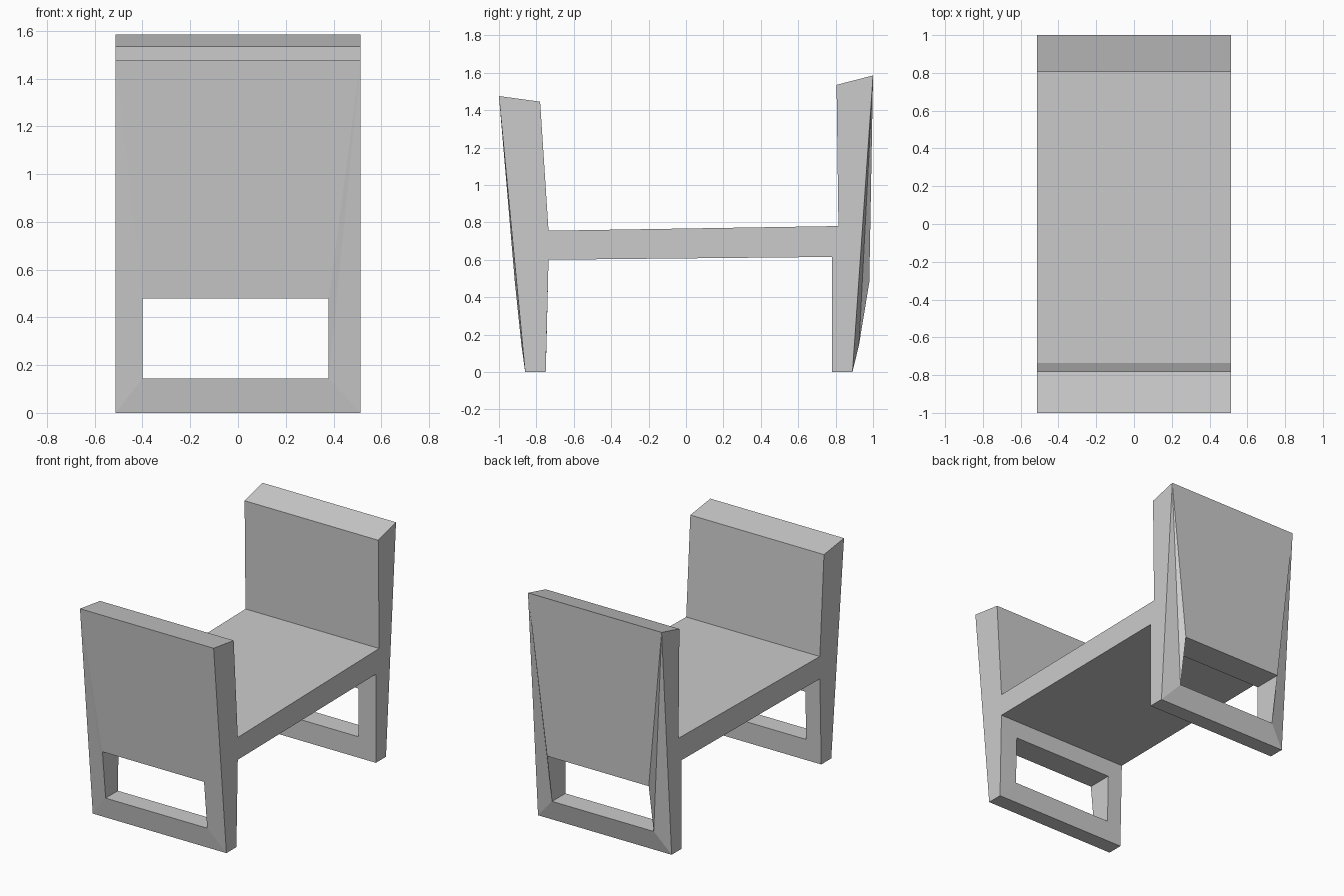
import bpy
import bmesh

cube = bpy.data.objects.get("Cube")
if cube:
    bpy.data.objects.remove(cube)

HALF_W = 0.513
HOLE_X = (-0.40, 0.38)
HOLE_Z = (0.145, 0.48)

# Side outline of the bench as (y, z), starting at the front foot
PROFILE = [(-0.86, 0), (-1, 1.475), (-0.78, 1.445), (-0.735, 0.755),
           (0.815, 0.78), (0.805, 1.535), (1, 1.585), (0.89, 0),
           (0.78, 0), (0.78, 0.615), (-0.735, 0.60), (-0.75, 0)]

bm = bmesh.new()
right, left = [[bm.verts.new((x, y, z)) for y, z in PROFILE]
               for x in (-HALF_W, HALF_W)]
bm.faces.new(right)
bm.faces.new(left)


def pierced_wall(low, high, y_low, y_high):
    """Wall between two profile points, with a rectangular opening."""
    (rx, lx), (z0, z1) = HOLE_X, HOLE_Z
    r0, r1 = [bm.verts.new((rx, y, z)) for y, z in ((y_low, z0), (y_high, z1))]
    l0, l1 = [bm.verts.new((lx, y, z)) for y, z in ((y_low, z0), (y_high, z1))]
    bm.faces.new((right[low], left[low], l0, r0))
    bm.faces.new((right[high], left[high], l1, r1))
    for side, b, t in ((right, r0, r1), (left, l0, l1)):
        bm.faces.new((side[high], t, b))
        bm.faces.new((side[high], b, side[low]))
    return [r0, l0, l1, r1]


def tunnel(outer, inner):
    """Join the openings of an outer and an inner wall."""
    for i in range(4):
        j = (i + 1) % 4
        bm.faces.new((outer[i], outer[j], inner[j], inner[i]))


# Front and back ends, with the outer panels bulging at the opening
tunnel(pierced_wall(0, 1, -0.88, -0.915), pierced_wall(11, 10, -0.746, -0.738))
tunnel(pierced_wall(7, 6, 0.925, 0.98), pierced_wall(8, 9, 0.78, 0.78))

# Plain strips: tops, inner sides of the ends, seat, underside and feet
for i in (1, 2, 3, 4, 5, 7, 9, 11):
    j = (i + 1) % len(PROFILE)
    bm.faces.new((right[i], right[j], left[j], left[i]))

bmesh.ops.recalc_face_normals(bm, faces=bm.faces)
mesh = bpy.data.meshes.new("bench")
bm.to_mesh(mesh)
bm.free()

# Plain grey finish
grey = bpy.data.materials.new("light grey")
grey.use_nodes = True
grey.diffuse_color = (0.6, 0.6, 0.6, 1)
grey.node_tree.nodes["Principled BSDF"].inputs["Base Color"].default_value = grey.diffuse_color
mesh.materials.append(grey)
bench = bpy.data.objects.new("bench", mesh)
bpy.context.collection.objects.link(bench)
